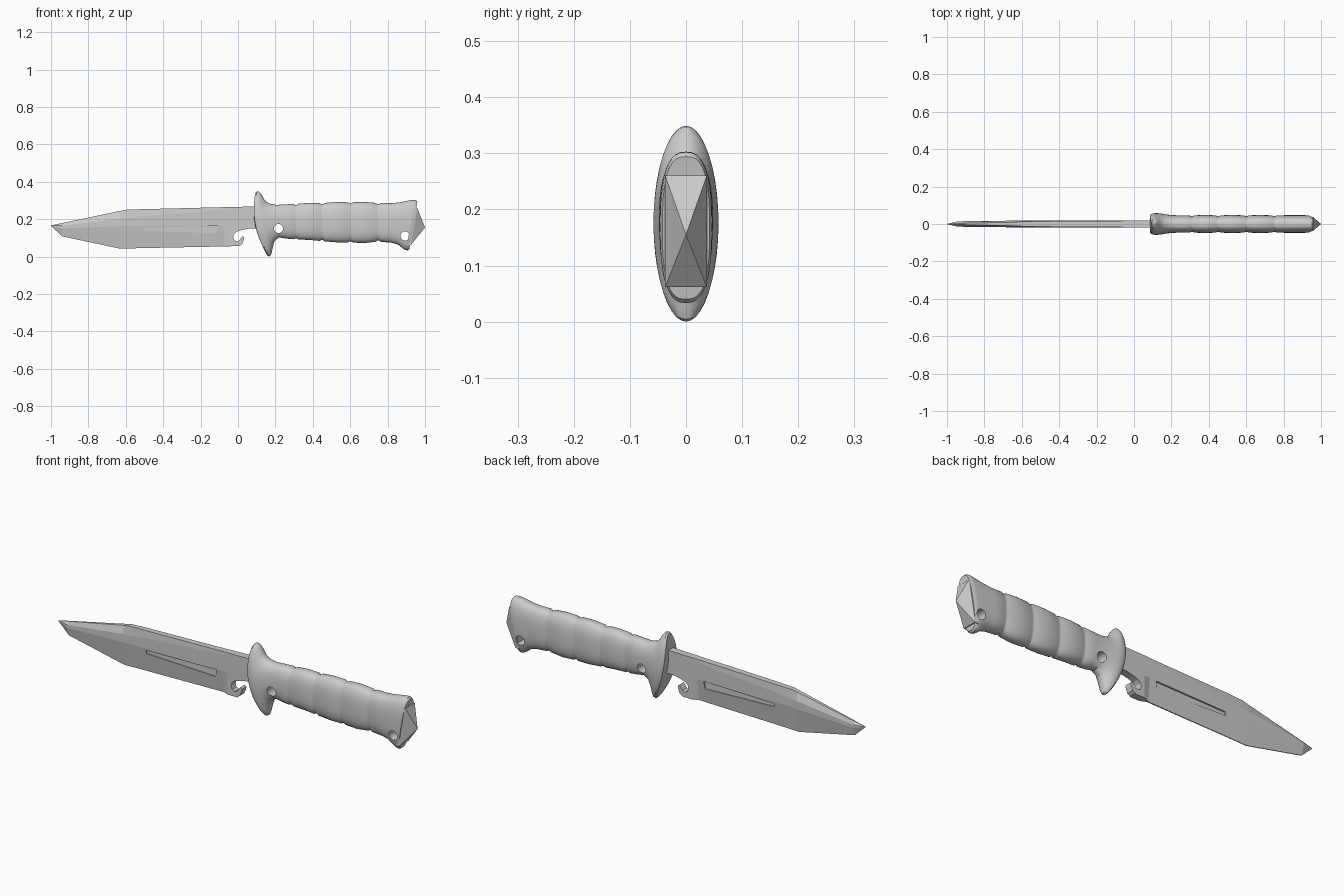
import bpy, bmesh, math
from mathutils import Vector

if "Cube" in bpy.data.objects:
    bpy.data.objects.remove(bpy.data.objects["Cube"])


def make(name, verts, faces):
    me = bpy.data.meshes.new(name)
    me.from_pydata(verts, [], faces)
    bm = bmesh.new()
    bm.from_mesh(me)
    bmesh.ops.remove_doubles(bm, verts=bm.verts, dist=1e-5)
    bmesh.ops.recalc_face_normals(bm, faces=bm.faces)
    bm.to_mesh(me)
    bm.free()
    ob = bpy.data.objects.new(name, me)
    bpy.context.collection.objects.link(ob)
    return ob


def prism(name, pts, y0, y1):
    """Extrude an (x, z) outline along y."""
    n = len(pts)
    verts = [(x, y, z) for y in (y0, y1) for x, z in pts]
    faces = [list(range(n)), list(range(n, 2 * n))]
    faces += [[i, (i + 1) % n, n + (i + 1) % n, n + i] for i in range(n)]
    return make(name, verts, faces)


def cut(ob, cutter):
    cutter.hide_render = True
    m = ob.modifiers.new("cut", 'BOOLEAN')
    m.operation, m.object, m.solver = 'DIFFERENCE', cutter, 'EXACT'
    bpy.context.view_layer.objects.active = ob
    bpy.ops.object.modifier_apply(modifier=m.name)
    bpy.data.objects.remove(cutter)


def shade(ob, deg):
    bpy.ops.object.select_all(action='DESELECT')
    ob.select_set(True)
    bpy.context.view_layer.objects.active = ob
    bpy.ops.object.shade_smooth_by_angle(angle=math.radians(deg))


def tube(rings):
    """Quads joining equal-sized consecutive rings."""
    n = len(rings[0])
    verts = [v for r in rings for v in r]
    faces = [[k * n + i, k * n + (i + 1) % n, (k + 1) * n + (i + 1) % n, (k + 1) * n + i]
             for k in range(len(rings) - 1) for i in range(n)]
    return verts, faces


# Blade: x, spine z, spine half width, upper ridge z, lower ridge z, edge z, edge half width, ridge half width
T = 0.018
blade_rows = [
    (0.12, .268, T, .262, .165, .056, T, T),
    (-0.045, .265, T, .256, .165, .055, T, T),
    (-0.075, .264, T * .9, .25, .165, .054, .003, T),
    (-0.52, .253, T * .8, .215, .165, .045, .002, T),
    (-0.60, .250, .012, .205, .165, .043, .002, T),
    (-0.63, .244, .010, .203, .163, .042, .002, T),
    (-0.94, .179, .003, .165, .150, .108, .002, T * .8),
    (-1.00, .166, .0005, .1655, .165, .1645, .0005, .0007),
]
rings = []
for x, zt, wt, zu, zl, zb, wb, w in blade_rows:
    half = [(wt, zt), (w, zu), (w, zl), (wb, zb)]
    rings.append([(x, y, z) for y, z in half] + [(x, -y, z) for y, z in reversed(half)])
verts, faces = tube(rings)
n = len(verts)
faces += [list(range(8)), list(range(n - 8, n))]
blade = make("blade", verts, faces)

# Hook notch under the blade root
hook = [(.005, .0), (.008, .058), (.022, .066), (.03, .085), (.034, .102), (.025, .11),
        (.016, .098), (.008, .086), (-.006, .081), (-.02, .087), (-.026, .102), (-.022, .12),
        (-.008, .133), (.02, .142), (.06, .15), (.14, .152), (.14, .0)]
cut(blade, prism("hook_cutter", hook, -.1, .1))
# Fullers on both sides
fuller = [(-.11, .163), (-.115, .125), (-.5, .138), (-.5, .155)]
for s in (-1, 1):
    cut(blade, prism("fuller_cutter", fuller, s * .0095, s * .04))
shade(blade, 5)

# Handle with guard: slanted oval sections
# top x, top z, bottom x, bottom z, half width, bow, exponent
sections = [
    (.096, .330, .152, .022, .040, -.034, 2.0),
    (.093, .342, .156, .006, .051, -.032, 2.0),
    (.101, .349, .164, .000, .057, -.030, 2.0),
    (.113, .347, .174, .004, .058, -.028, 2.0),
    (.125, .334, .180, .020, .058, -.025, 2.0),
    (.140, .306, .186, .050, .056, -.018, 2.0),
    (.162, .285, .195, .083, .051, -.008, 2.2),
    (.205, .276, .220, .103, .047, 0, 2.4),
    (.255, .279, .258, .096, .046, 0, 2.5),
]
profile = [(.25, .279, .096), (.31, .283, .090), (.38, .286, .090), (.45, .287, .081),
           (.525, .291, .077), (.6, .291, .074), (.675, .291, .073), (.75, .287, .079), (.84, .287, .072)]


def span(x):
    for a, b in zip(profile, profile[1:]):
        if x <= b[0] + 1e-6:
            f = (x - a[0]) / (b[0] - a[0])
            return a[1] + f * (b[1] - a[1]), a[2] + f * (b[2] - a[2])


# Grip segments separated by narrow grooves
grooves = [.31, .45, .60, .75]
for i, g in enumerate(grooves):
    for dx, d in ((-.014, .001), (-.004, .007), (.004, .007), (.014, .001)):
        t, b = span(g + dx)
        sections.append((g + dx, t - d, g + dx, b + d, .047 - d * .7, 0, 2.6))
    if i < 3:
        m = (g + grooves[i + 1]) / 2
        t, b = span(m)
        sections.append((m, t + .001, m, b - .001, .048, 0, 2.6))
sections += [
    (.82, .285, .82, .074, .047, 0, 2.6),
    (.865, .290, .855, .064, .047, 0, 2.6),
    (.905, .298, .875, .048, .047, 0, 2.6),
    (.935, .303, .892, .036, .047, 0, 2.6),
    (.952, .302, .907, .033, .046, 0, 2.6),
    (.959, .294, .916, .040, .042, 0, 2.8),
]
N = 40
rings = []
for xt, zt, xb, zb, w, bow, e in sections:
    r = []
    for i in range(N):
        a = 2 * math.pi * i / N
        c, s = math.cos(a), math.sin(a)
        u = math.copysign(abs(c) ** (2 / e), c)
        y = w * math.copysign(abs(s) ** (2 / e), s) if abs(s) > 1e-6 else 0
        f = (1 - u) / 2
        r.append((xt + f * (xb - xt) + bow * (1 - u * u), y, zt + f * (zb - zt)))
    rings.append(r)
verts, faces = tube(rings)
for base in (0, len(verts) - N):
    for i in range(N // 2):
        q = [base + i, base + i + 1, base + (N - i - 1) % N, base + (N - i) % N]
        faces.append(list(dict.fromkeys(q)))
handle = make("handle_with_guard", verts, faces)
for x, z, r in ((.217, .150, .024), (.893, .110, .024)):
    circle = [(x + r * math.cos(math.pi * k / 16), z + r * math.sin(math.pi * k / 16)) for k in range(32)]
    cut(handle, prism("hole_cutter", circle, -.2, .2))
shade(handle, 35)

# Pyramid striker on the butt
base = [(.958, s * .037, .260) for s in (-1, 1)] + [(.924, s * .037, .062) for s in (1, -1)]
back = [(x - .02, y, z) for x, y, z in base]
verts, faces = tube([back, base])
tip = len(verts)
verts.append((1.0, 0, .155))
faces += [[0, 1, 2, 3]] + [[4 + i, 4 + (i + 1) % 4, tip] for i in range(4)]
make("pommel_striker", verts, faces)
